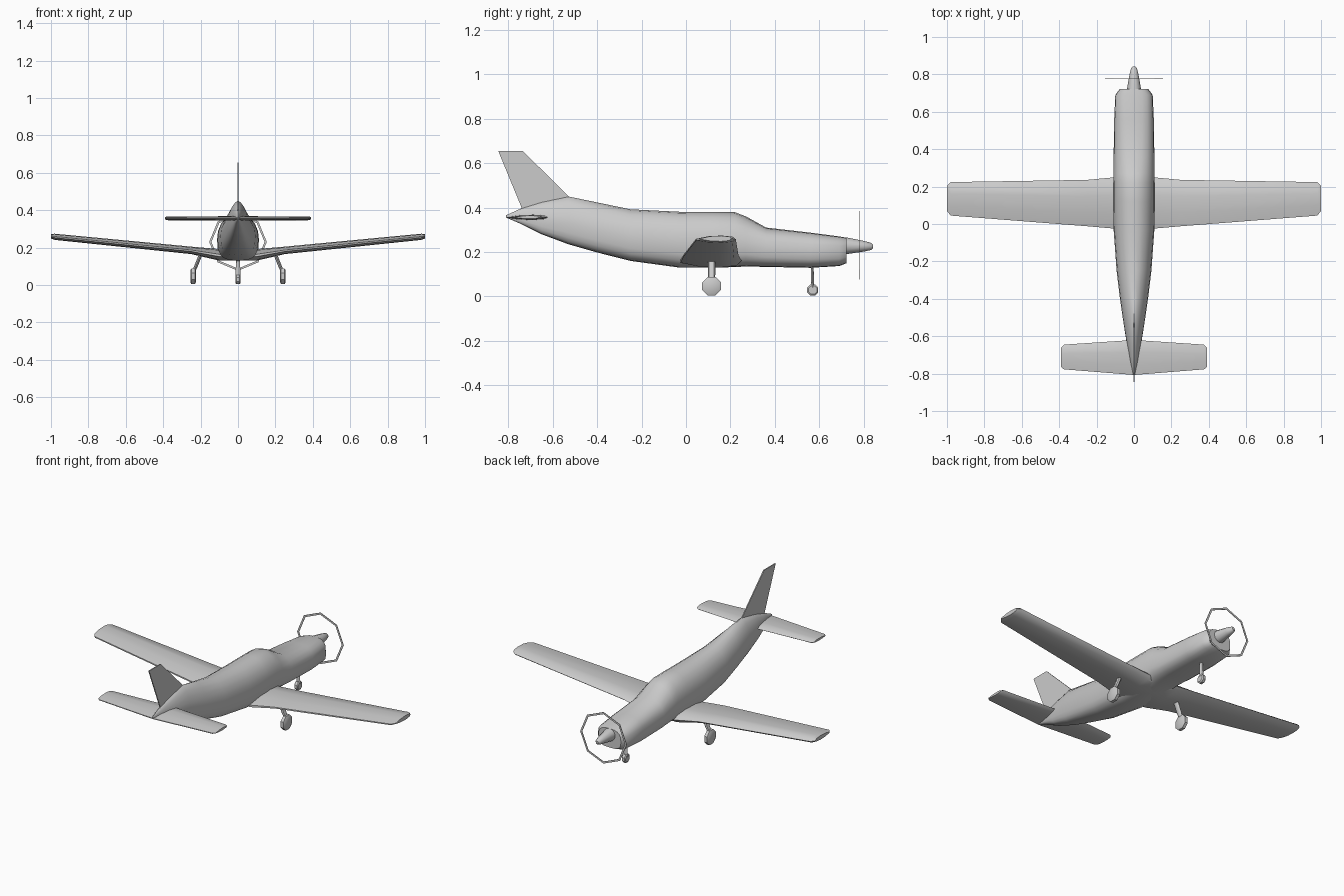
import bpy, bmesh
from math import sin, cos, pi, copysign, radians
from mathutils import Vector

if "Cube" in bpy.data.objects:
    bpy.data.objects.remove(bpy.data.objects["Cube"])


def add_object(name, bm, angle=35, mirror=False):
    bmesh.ops.recalc_face_normals(bm, faces=bm.faces[:])
    mesh = bpy.data.meshes.new(name)
    bm.to_mesh(mesh)
    bm.free()
    ob = bpy.data.objects.new(name, mesh)
    bpy.context.collection.objects.link(ob)
    if mirror:
        ob.modifiers.new("Mirror", 'MIRROR')
    bpy.ops.object.select_all(action='DESELECT')
    ob.select_set(True)
    bpy.context.view_layer.objects.active = ob
    bpy.ops.object.shade_smooth_by_angle(angle=radians(angle))
    return ob


def loft(rings, closed=False):
    """Skin equal-length rings; cap the ends unless the loop is closed."""
    bm = bmesh.new()
    vr = [[bm.verts.new(p) for p in r] for r in rings]
    pairs = list(zip(vr, vr[1:])) + ([(vr[-1], vr[0])] if closed else [])
    n = len(vr[0])
    for a, b in pairs:
        for i in range(n):
            j = (i + 1) % n
            bm.faces.new((a[i], a[j], b[j], b[i]))
    if not closed:
        bm.faces.new(vr[0])
        bm.faces.new(vr[-1])
    return bm


def power(v, e):
    return copysign(abs(v) ** (2 / e), v)


def body_ring(y, bottom, top, half, upper, lower=3.0, n=20):
    mid, h = (bottom * 0.55 + top * 0.45), top - bottom
    ring = []
    for i in range(n):
        a = 2 * pi * i / n
        e = upper if sin(a) > 0 else lower
        s = power(sin(a), e)
        ring.append((half * power(cos(a), e), y, mid + s * h * (0.55 if s > 0 else 0.45)))
    return ring


# fuselage: y, bottom, top, half width, roundness of the upper half
stations = [
    (-0.81, 0.355, 0.365, 0.003, 2.0), (-0.74, 0.325, 0.397, 0.019, 1.7),
    (-0.65, 0.28, 0.425, 0.037, 1.6), (-0.53, 0.235, 0.45, 0.056, 1.6),
    (-0.40, 0.198, 0.423, 0.075, 1.8), (-0.25, 0.16, 0.392, 0.093, 2.0),
    (-0.03, 0.13, 0.381, 0.109, 2.1), (0.12, 0.13, 0.38, 0.112, 2.1),
    (0.22, 0.132, 0.379, 0.111, 2.1), (0.27, 0.135, 0.36, 0.110, 2.1),
    (0.36, 0.133, 0.31, 0.109, 2.4), (0.56, 0.129, 0.287, 0.106, 2.7),
    (0.69, 0.137, 0.27, 0.100, 2.8), (0.723, 0.15, 0.264, 0.075, 2.8)]
add_object("fuselage", loft([body_ring(*s) for s in stations]), 40)

# lifting surfaces: section as fractions of chord and thickness
section = [(0, .35), (0, .55), (.3, .9), (.65, 1), (.92, .85),
           (1, .5), (.92, .15), (.65, 0), (.3, .08)]


def surface(name, rows):
    rings = [[(x, te + u * (le - te), lo + v * (hi - lo)) for u, v in section]
             for x, te, le, lo, hi in rows]
    return add_object(name, loft(rings), 35, mirror=True)


surface("wings", [(0, -0.03, 0.25, 0.13, 0.19), (0.1, -0.025, 0.25, 0.13, 0.192),
                  (0.25, -0.012, 0.236, 0.165, 0.205),
                  (0.98, 0.045, 0.224, 0.241, 0.274), (1.0, 0.07, 0.205, 0.248, 0.273)])
surface("tailplane", [(0, -0.807, -0.62, 0.344, 0.368), (0.375, -0.777, -0.645, 0.346, 0.366),
                      (0.389, -0.765, -0.66, 0.35, 0.364)])

# tail fin
outline = [(-0.845, 0.655), (-0.735, 0.655), (-0.53, 0.453), (-0.50, 0.40), (-0.77, 0.36), (-0.74, 0.40)]
add_object("tail_fin", loft([[(x, y, z) for y, z in outline] for x in (-0.003, 0.003)]), 30)

# spinner
add_object("spinner", loft([[(r * cos(pi * i / 6), y, z + r * sin(pi * i / 6)) for i in range(12)]
                            for y, r, z in [(0.70, 0.039, 0.228), (0.725, 0.037, 0.228),
                                            (0.80, 0.024, 0.226), (0.833, 0.016, 0.225),
                                            (0.841, 0.008, 0.225)]]), 40)

# propeller ring, a thin octagonal band
rings = []
for i in range(8):
    c, s = cos(i * pi / 4), sin(i * pi / 4)
    rings.append([(r * c, y, 0.23 + r * s) for r, y in
                  [(0.142, 0.7785), (0.154, 0.7785), (0.154, 0.7815), (0.142, 0.7815)]])
add_object("propeller_ring", loft(rings, closed=True), 20)


# landing gear
def wheel(name, x, y, z, r, half, mirror):
    rows = [(-half, r * .75), (-half * .6, r), (half * .6, r), (half, r * .75)]
    ring = [[(x + d, y + q * cos(pi / 8 + i * pi / 4) / cos(pi / 8),
              z + q * sin(pi / 8 + i * pi / 4) / cos(pi / 8)) for i in range(8)] for d, q in rows]
    add_object(name, loft(ring), 30, mirror)


def strut(name, rows, mirror=False):
    """Rows: centre, half width in x, half depth in y."""
    ring = [[(p[0] + w * cos(i * pi / 4), p[1] + d * sin(i * pi / 4), p[2])
             for i in range(8)] for p, w, d in rows]
    add_object(name, loft(ring), 40, mirror)


wheel("main_wheels", 0.24, 0.115, 0.046, 0.042, 0.015, True)
strut("main_struts", [((0.238, 0.115, 0.07), 0.008, 0.012), ((0.225, 0.115, 0.10), 0.010, 0.017),
                      ((0.195, 0.115, 0.175), 0.010, 0.017)], True)
wheel("nose_wheel", 0, 0.57, 0.029, 0.025, 0.013, False)
strut("nose_strut", [((0, 0.571, 0.04), 0.014, 0.006), ((0, 0.570, 0.065), 0.013, 0.007),
                     ((0, 0.567, 0.15), 0.010, 0.006)])
